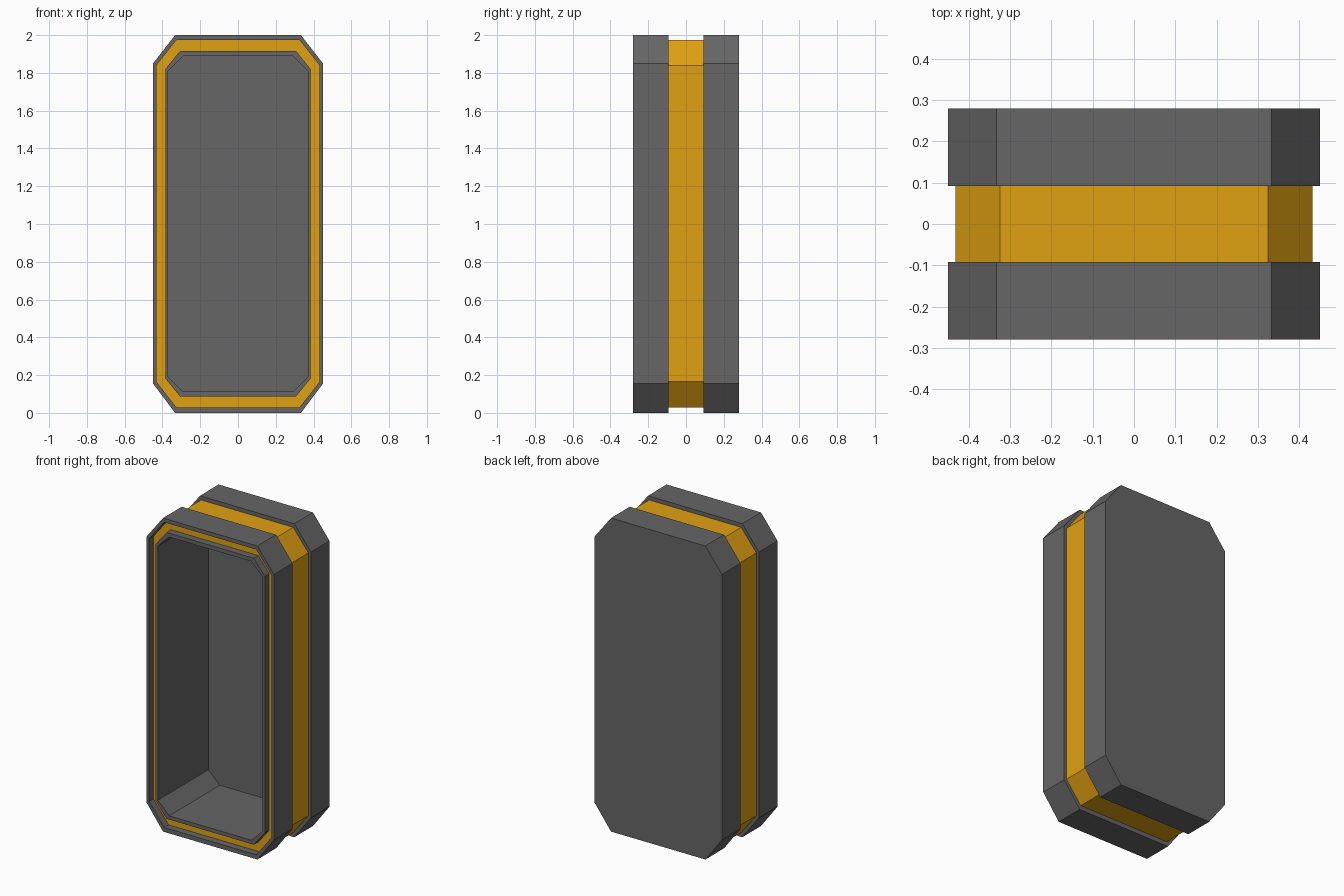
import bpy
import bmesh

if "Cube" in bpy.data.objects:
    bpy.data.objects.remove(bpy.data.objects["Cube"])


def material(name, rgb):
    m = bpy.data.materials.new(name)
    m.diffuse_color = (*rgb, 1.0)
    m.use_nodes = True
    m.node_tree.nodes["Principled BSDF"].inputs["Base Color"].default_value = m.diffuse_color
    return m


GREY = material("dark grey", (0.133, 0.133, 0.133))
ORANGE = material("amber orange", (0.75, 0.355, 0.006))

# Chamfered outlines: half width, bottom, top, flat half width, lower and upper corner z
OUTER = (0.45, 0.0, 2.0, 0.333, 0.155, 1.85)
BAND = (0.432, 0.028, 1.975, 0.325, 0.165, 1.84)
RING = (0.385, 0.088, 1.915, 0.308, 0.183, 1.82)
CAVITY = (0.37, 0.112, 1.89, 0.29, 0.19, 1.81)


def outline(p):
    w, z0, z1, f, c0, c1 = p
    return [(-f, z0), (f, z0), (w, c0), (w, c1),
            (f, z1), (-f, z1), (-w, c1), (-w, c0)]


def loft(name, mat, sections, cap_first=False, cap_last=False):
    """Join chamfered outlines, listed from the outside rear surface inward."""
    bm = bmesh.new()
    rings = [[bm.verts.new((x, y, z)) for x, z in outline(p)] for p, y in sections]
    for a, b in zip(rings, rings[1:]):
        for i in range(8):
            j = (i + 1) % 8
            bm.faces.new((a[i], a[j], b[j], b[i]))
    if cap_first:
        bm.faces.new(rings[0][::-1])
    if cap_last:
        bm.faces.new(rings[-1])
    me = bpy.data.meshes.new(name)
    bm.to_mesh(me)
    bm.free()
    me.materials.append(mat)
    ob = bpy.data.objects.new(name, me)
    bpy.context.collection.objects.link(ob)
    return ob


# Closed rear half of the case
loft("rear_shell", GREY, [(OUTER, 0.28), (OUTER, 0.092), (BAND, 0.092)], cap_first=True)

# Orange belt between the halves
loft("middle_band", ORANGE, [(BAND, 0.092), (BAND, -0.092)])

# Front half with its thin rim and the outer wall of the front groove
loft("front_shell", GREY, [(BAND, -0.092), (OUTER, -0.092), (OUTER, -0.28),
                           (BAND, -0.28), (BAND, -0.235)])

# Orange strip at the bottom of the front groove
loft("front_trim", ORANGE, [(BAND, -0.235), (RING, -0.235)])

# Inner lip and hollow interior
loft("inner_liner", GREY, [(RING, -0.235), (RING, -0.28), (CAVITY, -0.28),
                           (CAVITY, 0.23)], cap_last=True)
